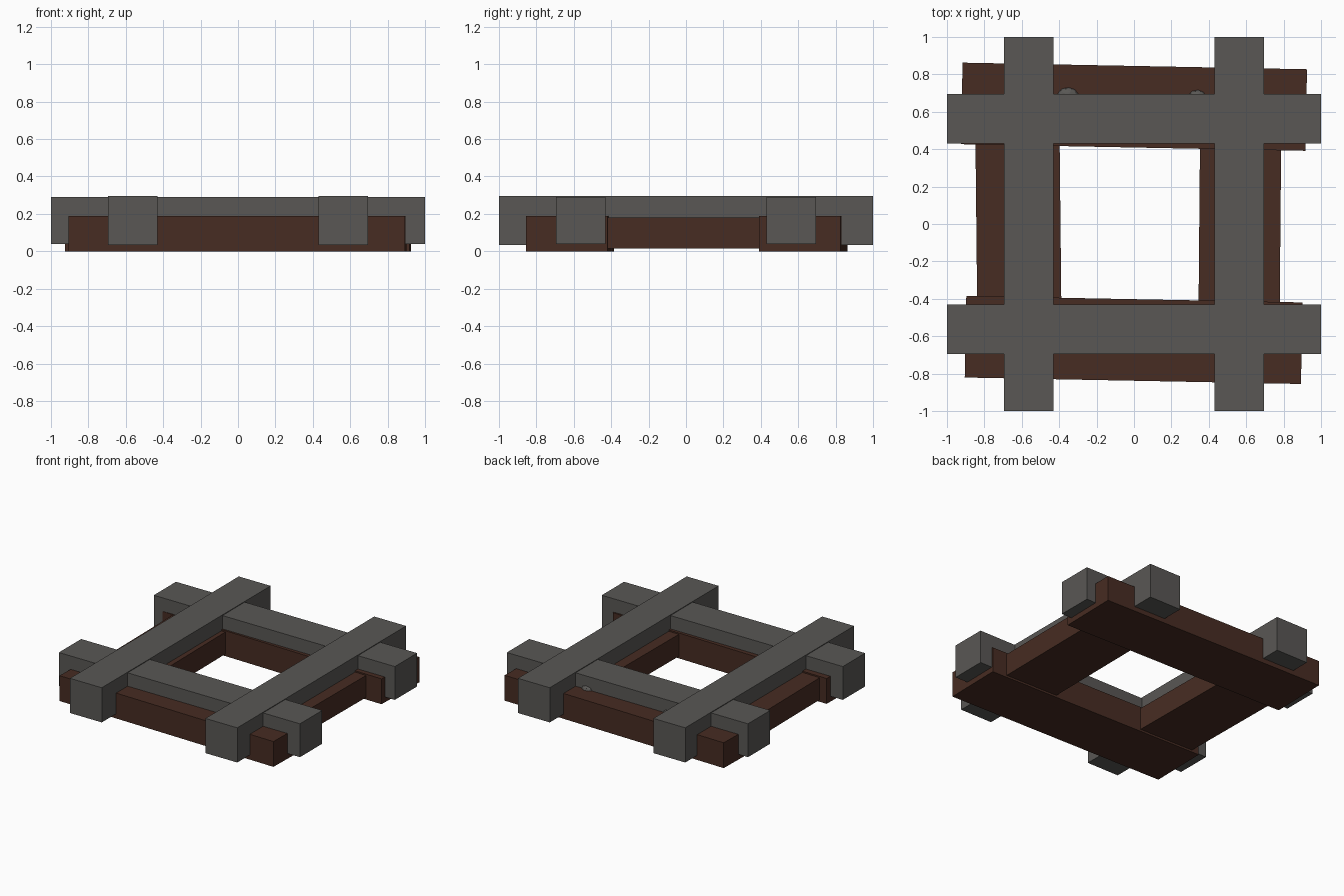
import bpy, bmesh, math
from mathutils import Matrix

if "Cube" in bpy.data.objects:
    bpy.data.objects.remove(bpy.data.objects["Cube"])


def material(name, rgb):
    m = bpy.data.materials.new(name)
    m.diffuse_color = (*rgb, 1)
    m.use_nodes = True
    m.node_tree.nodes["Principled BSDF"].inputs["Base Color"].default_value = m.diffuse_color
    return m


stone = material("grey stone", (0.100, 0.096, 0.090))
wood = material("dark brown wood", (0.063, 0.025, 0.016))


def finish(name, bm, mat, loc, turn):
    mesh = bpy.data.meshes.new(name)
    bm.to_mesh(mesh)
    bm.free()
    mesh.materials.append(mat)
    ob = bpy.data.objects.new(name, mesh)
    ob.location = loc
    ob.rotation_euler.z = math.radians(turn)
    bpy.context.collection.objects.link(ob)
    return ob


def beam(name, mat, centre, size, z0, z1, turn=0):
    bm = bmesh.new()
    bmesh.ops.create_cube(bm, size=1, matrix=Matrix.Diagonal((size[0], size[1], z1 - z0, 1)))
    return finish(name, bm, mat, (*centre, (z0 + z1) / 2), turn)


# Upper crossing bars
for side, s in (("negative", -1), ("positive", 1)):
    beam(f"cross_bar_{side}", stone, (0, 0.562 * s), (2, 0.264), 0.04, 0.29)
    beam(f"long_bar_{side}", stone, (0.562 * s, 0), (0.264, 2), 0.035, 0.295)

# Lower frame, slightly crooked planks
beam("back_plank", wood, (0, 0.627), (1.842, 0.436), 0, 0.19, -1.1)
beam("front_plank", wood, (-0.002, -0.620), (1.798, 0.436), 0, 0.19, -1.1)
beam("left_plank", wood, (-0.618, 0), (0.45, 1.25), 0.015, 0.18, 0.6)
beam("right_plank", wood, (0.566, 0), (0.434, 1.25), 0.015, 0.18, -0.5)

# Small pebbles peeking out behind the back bar
for name, x, y, r in (("left_pebble", -0.352, 0.685, 0.057), ("right_pebble", 0.338, 0.672, 0.050)):
    bm = bmesh.new()
    bmesh.ops.create_icosphere(bm, subdivisions=2, radius=1, matrix=Matrix.Diagonal((r, 0.045, 0.03, 1)))
    finish(name, bm, stone, (x, y, 0.19), -5)
